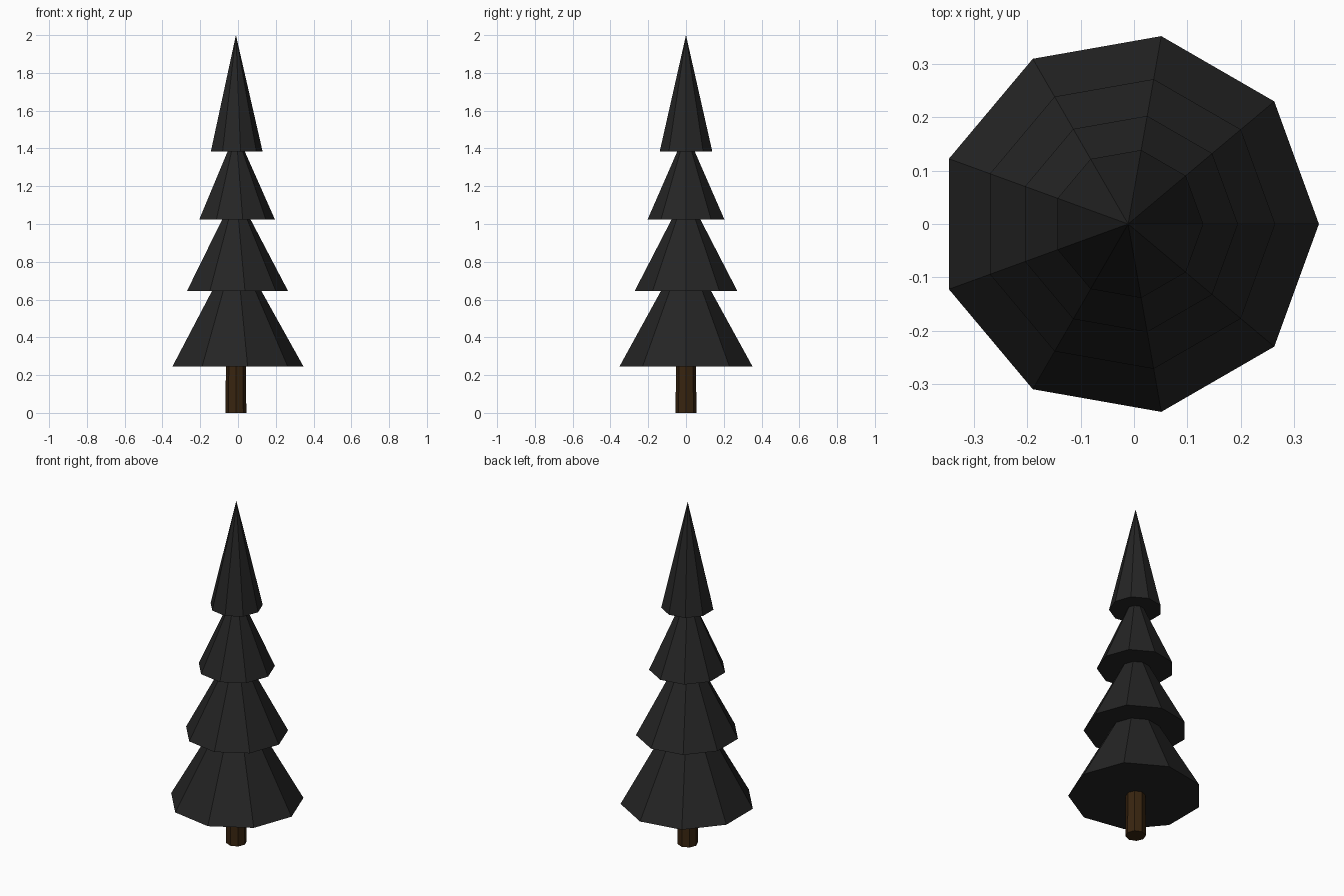
import bpy, math

if "Cube" in bpy.data.objects:
    bpy.data.objects.remove(bpy.data.objects["Cube"])

CX = -0.011  # trunk axis, so that the nine-sided foliage is centred on x


def material(name, rgb):
    m = bpy.data.materials.new(name)
    m.diffuse_color = (*rgb, 1)
    m.use_nodes = True
    m.node_tree.nodes["Principled BSDF"].inputs["Base Color"].default_value = m.diffuse_color
    return m


needles = material("charcoal_needles", (0.018, 0.018, 0.018))
bark = material("dark_brown_bark", (0.040, 0.018, 0.005))


def cone(name, sides, r_bottom, r_top, z0, z1, mat, turn=0.0):
    """Flat-shaded cone or prism with its first corner on +x."""
    bpy.ops.mesh.primitive_cone_add(vertices=sides, radius1=r_bottom, radius2=r_top,
                                    depth=z1 - z0, location=(CX, 0, (z0 + z1) / 2),
                                    rotation=(0, 0, math.radians(turn)))
    ob = bpy.context.object
    ob.name = name
    ob.data.materials.append(mat)
    # rotate so that a corner points along +x whatever the primitive's start angle
    v = max((v.co for v in ob.data.vertices if v.co.z < 0), key=lambda c: c.x)
    ob.rotation_euler.z -= math.atan2(v.y, v.x)
    return ob


# Foliage tiers: base radius, base height, tip height
tiers = [(0.358, 0.245, 0.887), (0.276, 0.645, 1.172),
         (0.206, 1.025, 1.49), (0.141, 1.385, 2.0)]
for i, (r, z0, z1) in enumerate(tiers):
    cone(f"foliage_tier_{i + 1}", 9, r, 0, z0, z1, needles)

# Trunk
cone("trunk", 8, 0.055, 0.053, 0, 0.30, bark)
